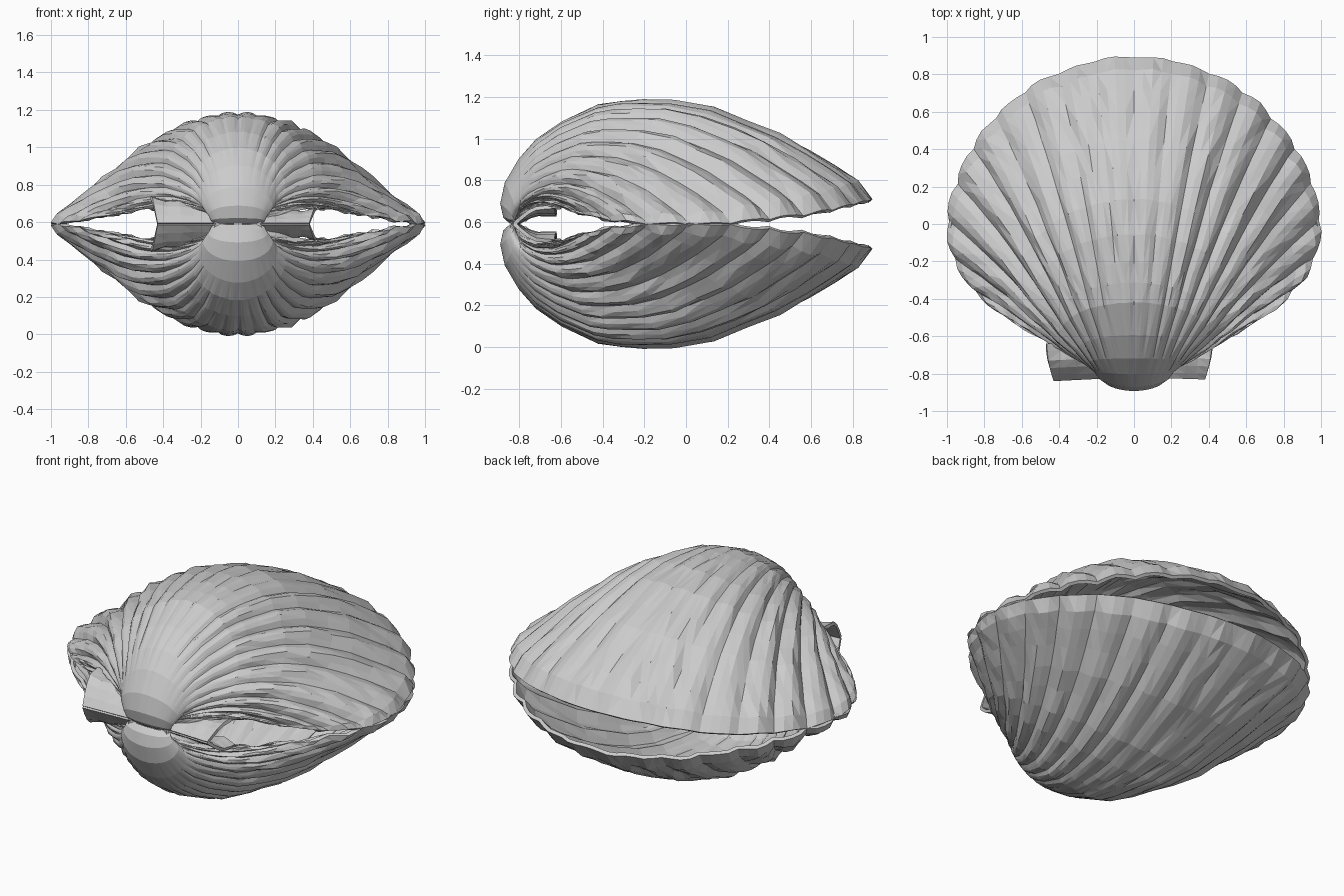
import bpy, bmesh, math, random
from mathutils import Vector

if "Cube" in bpy.data.objects:
    bpy.data.objects.remove(bpy.data.objects["Cube"])

random.seed(4)
MID = 0.59          # plane where the valves meet
HINGE_Y = -0.80
RIBS = 26

# Right half of the margin: x, y, height above the middle plane
MARGIN = [(0, .892, .115), (.15, .885, .115), (.32, .84, .105), (.52, .755, .085), (.70, .615, .055),
          (.86, .42, .032), (.96, .20, .008), (1.0, 0, .004), (.97, -.18, .006), (.87, -.345, .018),
          (.71, -.485, .045), (.545, -.58, .072), (.42, -.655, .085), (.30, -.72, .065), (.15, -.785, .02)]
# Growth stages: size relative to the margin, turn about the hinge in degrees, widening
GROWTH = [(1, 0, 1), (.965, 3.2, 1), (.91, 6.2, 1), (.85, 9.8, 1), (.78, 15, 1), (.71, 20.2, 1),
          (.64, 27, 1), (.56, 34.5, 1), (.495, 41, 1), (.45, 46.5, 1), (.405, 52.5, 1), (.315, 63.5, 1.01),
          (.245, 75, 1.05), (.185, 87, 1.15), (.125, 106, 1.5), (.08, 130, 2.0), (.05, 155, 2.9), (.028, 176, 4.6)]


def resample(points, count):
    """Even spacing along a smoothed polyline."""
    pts = [Vector(p) for p in points]
    fine = []
    for i in range(len(pts) - 1):
        a, b, c, d = pts[max(i - 1, 0)], pts[i], pts[i + 1], pts[min(i + 2, len(pts) - 1)]
        for k in range(12):
            t = k / 12
            fine.append(b + (c - a) * t / 2 + (2 * a - 5 * b + 4 * c - d) * t * t / 2
                        + (3 * b - a - 3 * c + d) * t ** 3 / 2)
    fine.append(pts[-1])
    dist = [0]
    for a, b in zip(fine, fine[1:]):
        dist.append(dist[-1] + (b - a).length)
    out, k = [], 0
    for n in range(count):
        target = dist[-1] * n / (count - 1)
        while k < len(fine) - 2 and dist[k + 1] < target:
            k += 1
        out.append(fine[k].lerp(fine[k + 1], (target - dist[k]) / (dist[k + 1] - dist[k])))
    return out


def grid_mesh(name, rows, thickness, offsets=None):
    """Flat-shaded sheet from rows of points, pushed along its normals, with thickness."""
    bm = bmesh.new()
    grid = [[bm.verts.new(p) for p in row] for row in rows]
    for a, b in zip(grid, grid[1:]):
        for j in range(len(a) - 1):
            bm.faces.new((a[j], b[j], b[j + 1], a[j + 1]))
    bm.normal_update()
    if offsets:
        moves = [(v, v.normal * offsets(i, j)) for i, row in enumerate(grid) for j, v in enumerate(row)]
        for v, m in moves:
            v.co += m
    bmesh.ops.triangulate(bm, faces=bm.faces[:])
    mesh = bpy.data.meshes.new(name)
    bm.to_mesh(mesh)
    bm.free()
    obj = bpy.data.objects.new(name, mesh)
    bpy.context.collection.objects.link(obj)
    mod = obj.modifiers.new("thickness", 'SOLIDIFY')
    mod.thickness = thickness
    mod.offset = -1
    return obj


def mirror_below(obj, name):
    """Copy of a part reflected in the middle plane."""
    low = obj.copy()
    low.data = obj.data.copy()
    low.name = name
    for v in low.data.vertices:
        v.co.z = 2 * MID - v.co.z
    low.data.flip_normals()
    bpy.context.collection.objects.link(low)


# Ribbed valve: the margin shrinks and rolls about the hinge towards the beak
full = [(-x, y, z) for x, y, z in reversed(MARGIN[1:])] + MARGIN
outline = resample(full, RIBS * 4 + 1)
rows = []
for size, turn, widen in GROWTH:
    c, s = math.cos(math.radians(turn)), math.sin(math.radians(turn))
    row = []
    for p in outline:
        r, h = (p.y - HINGE_Y) * size, p.z * size
        row.append((p.x * size * widen, HINGE_Y + r * c - h * s, MID + r * s + h * c))
    rows.append(row)
strength = [random.uniform(.65, 1.2) for _ in range(RIBS + 1)]


def rib(i, j):
    size = GROWTH[i][0]
    side = min(1, abs(outline[j].x) + .15)
    wave = (-1, .55, 1, .3)[j % 4] * strength[j // 4]
    fade = min(1, max(0, size - .17) * 2.4) * (.65 if i == 0 else 1)
    fade *= min(1, min(j, RIBS * 4 - j) / 14)       # smooth flanks beside the hinge
    return fade * (wave * (.007 + .009 * side) + random.uniform(-.006, .006)) - .002


upper = grid_mesh("upper_valve", rows, .02, rib)
mirror_below(upper, "lower_valve")

# Hinge ears: small curled plates beside the beak
for name, side, reach, lift in (("left_ear", -1, .465, .135), ("right_ear", 1, .415, .075)):
    rows = []
    for v in (0, .15, .35, .55, .8, 1):
        row = []
        for k in range(7):
            u = k / 6
            x = .03 + (reach - .03) * u - .035 * u * (1 - v) ** 2
            y = -.82 - .015 * u * lift / .1 + v * .20
            arch = lift * math.sin(min(1, v * 1.5) * math.pi / 2) * (.75 + .25 * u ** 2)
            ripple = .01 * (-1) ** k * v
            row.append((side * x, y, MID + .006 + arch + ripple))
        rows.append(row)
    if side > 0:
        rows = rows[::-1]
    ear = grid_mesh("upper_" + name, rows, .018)
    mirror_below(ear, "lower_" + name)
